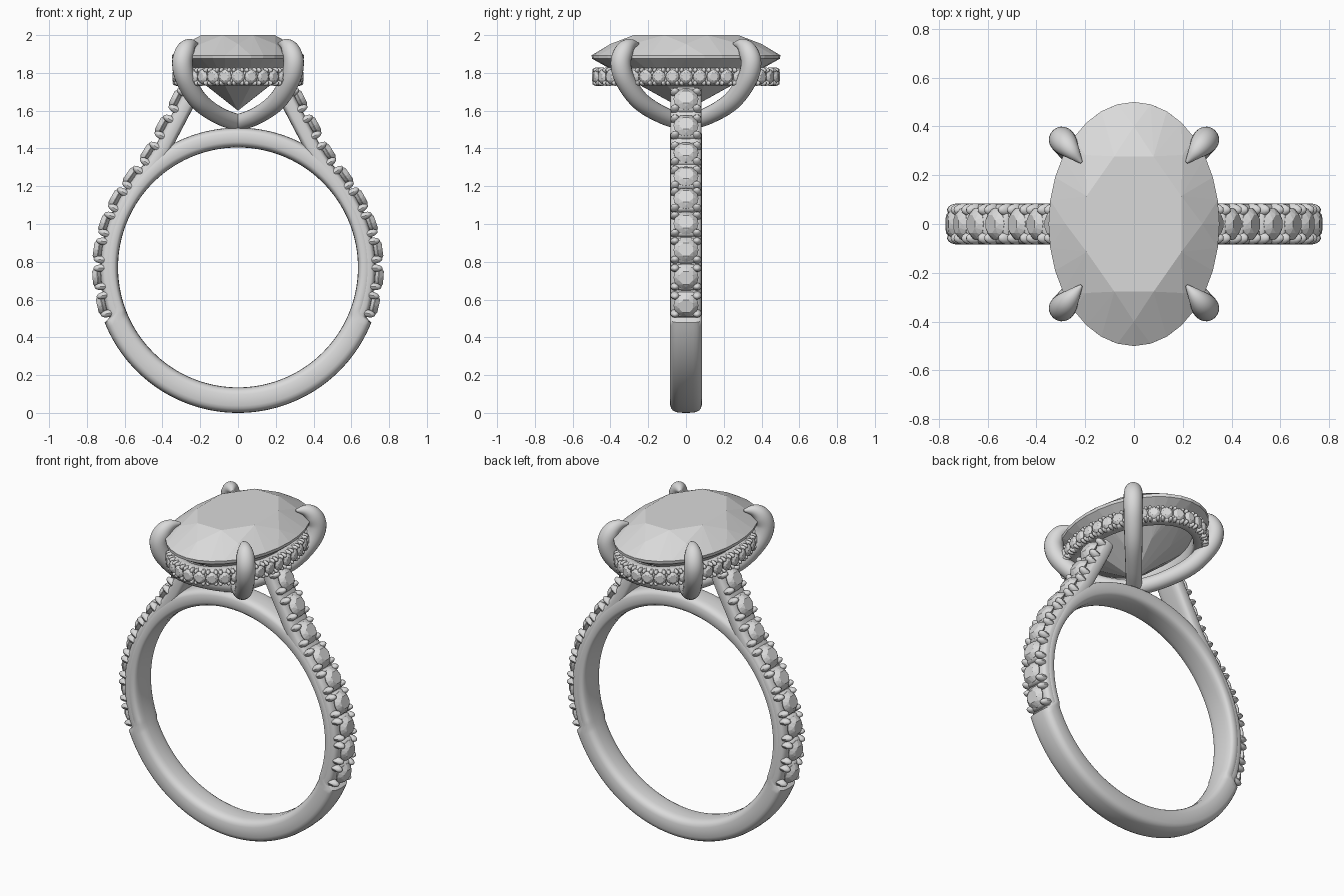
import bpy, bmesh, math
from mathutils import Vector, Matrix

if "Cube" in bpy.data.objects:
    bpy.data.objects.remove(bpy.data.objects["Cube"], do_unlink=True)

grey = bpy.data.materials.new("silver_grey")
GREY = (0.7, 0.7, 0.7, 1)
grey.use_nodes = True
grey.diffuse_color = GREY
grey.node_tree.nodes["Principled BSDF"].inputs["Base Color"].default_value = GREY
UP = Vector((0, 0, 1))
SIDE = Vector((0, 1, 0))
TAU = math.tau


def finish(name, bm, smooth):
    bmesh.ops.recalc_face_normals(bm, faces=bm.faces[:])
    mesh = bpy.data.meshes.new(name)
    bm.to_mesh(mesh)
    bm.free()
    mesh.materials.append(grey)
    obj = bpy.data.objects.new(name, mesh)
    bpy.context.collection.objects.link(obj)
    if smooth:
        bpy.ops.object.select_all(action='DESELECT')
        obj.select_set(True)
        bpy.context.view_layer.objects.active = obj
        bpy.ops.object.shade_smooth_by_angle(angle=math.radians(40))
    return obj


def loft(name, rings, closed=False):
    """Skin a list of cross-section rings."""
    bm = bmesh.new()
    rows = [[bm.verts.new(p) for p in ring] for ring in rings]
    n = len(rows[0])
    for i in range(len(rows) if closed else len(rows) - 1):
        a, b = rows[i], rows[(i + 1) % len(rows)]
        for j in range(n):
            k = (j + 1) % n
            bm.faces.new((a[j], a[k], b[k], b[j]))
    if not closed:
        bm.faces.new(rows[0])
        bm.faces.new(rows[-1])
    return finish(name, bm, True)


def section(mid, u, v, power=1.0, count=24):
    """Superellipse around mid with half axes u and v."""
    def soft(t):
        return math.copysign(abs(t) ** power, t)
    return [mid + u * soft(math.cos(TAU * i / count)) + v * soft(math.sin(TAU * i / count))
            for i in range(count)]


def spline(points, steps):
    """Catmull-Rom interpolation through points."""
    pts = [Vector(p) for p in points]
    pts = [2 * pts[0] - pts[1]] + pts + [2 * pts[-1] - pts[-2]]
    out = []
    for a, b, c, d in zip(pts, pts[1:], pts[2:], pts[3:]):
        for i in range(steps):
            t = i / steps
            out.append(0.5 * (2 * b + (c - a) * t + (2 * a - 5 * b + 4 * c - d) * t * t
                              + (3 * b - a - 3 * c + d) * t ** 3))
    return out + [pts[-2]]


def add_gem(bm, matrix, sides, crown, rim, depth):
    """Brilliant cut of unit radius, girdle at z = 0, as a convex hull."""
    def circle(count, r, z, turn=0.0):
        return [(r * math.cos(TAU * (i + turn) / count), r * math.sin(TAU * (i + turn) / count), z)
                for i in range(count)]
    pts = circle(8, 0.6, crown, 0.5) + circle(8, 0.8, crown * 0.56)
    pts += circle(sides, 1, 0) + circle(sides, 0.995, -rim)
    pts += circle(8, 0.5, -rim - depth * 0.53, 0.5) + [(0, 0, -rim - depth)]
    verts = [bm.verts.new(matrix @ Vector(p)) for p in pts]
    bmesh.ops.convex_hull(bm, input=verts)


def frame(origin, x, y, z):
    m = Matrix((x, y, z)).transposed().to_4x4()
    m.translation = origin
    return m


def add_bead(bm, origin, x, y, z, size):
    bmesh.ops.create_uvsphere(bm, u_segments=10, v_segments=7, radius=1,
                              matrix=frame(origin, x * size[0], y * size[1], z * size[2]))


# Finger ring: thick plain base, thinner under the stones, bridge on top
CENTRE = Vector((0, 0, 0.77))
INNER = 0.635
rings = []
for i in range(160):
    a = TAU * i / 160
    out = Vector((math.sin(a), 0, -math.cos(a)))
    if out.z < -0.36:
        outer = 0.77 - 0.01 * (1 + out.z)
    else:
        outer = 0.705 + 0.035 * max(0, min(1, (out.z - 0.5) / 0.35))
    rings.append(section(CENTRE + out * (INNER + outer) / 2, out * (outer - INNER) / 2,
                         SIDE * 0.085, 0.6))
loft("ring_band", rings, True)

# Shoulders with a row of stones and paired prongs, mirrored left and right
row = [(0.74, 0.565), (0.765, 0.715), (0.76, 0.865), (0.725, 1.01), (0.665, 1.145),
       (0.585, 1.265), (0.495, 1.39), (0.42, 1.53), (0.347, 1.67)]
path = [(0.715, 0.49)] + row + [(0.315, 1.74)]
STEPS = 8
line = spline(path, STEPS)
for side, sx in (("left", 1), ("right", -1)):
    pts = [Vector((sx * p.x, 0, p.y)) for p in line]
    stones, prongs, rings = bmesh.new(), bmesh.new(), []
    for i, p in enumerate(pts):
        tan = (pts[min(i + 1, len(pts) - 1)] - pts[max(i - 1, 0)]).normalized()
        out = Vector((sx * tan.z, 0, -sx * tan.x))
        rings.append(section(p - out * 0.08, out * 0.042, SIDE * 0.083, 0.55))
        if i % STEPS == 0 and 0 < i < len(pts) - 1:
            add_gem(stones, frame(p - out * 0.02, tan * 0.062, SIDE * 0.066, out * 0.062),
                    16, 0.4, 0.05, 0.7)
            for along in (-0.049, 0.049):
                for y in (-0.058, 0.058):
                    add_bead(prongs, p - out * 0.045 + tan * along + SIDE * y,
                             tan, SIDE, out, (0.021, 0.026, 0.043))
                # low wall joining each pair of prongs
                add_bead(prongs, p - out * 0.05 + tan * along * 1.1, tan, SIDE, out,
                         (0.017, 0.075, 0.032))
    loft(side + "_shoulder", rings)
    finish(side + "_shoulder_stones", stones, False)
    finish(side + "_shoulder_prongs", prongs, True)

# Large oval centre stone
bm = bmesh.new()
add_gem(bm, Matrix.Translation((0, 0, 1.893)) @ Matrix.Diagonal((0.35, 0.5, 1, 1)),
        32, 0.107, 0.018, 0.275)
finish("centre_stone", bm, False)

# Oval halo band under the stone
HALO_Z = 1.78


def oval(a, inset=0.0):
    """Point on the halo outline and its outward direction."""
    out = Vector((math.cos(a) / 0.347, math.sin(a) / 0.497, 0)).normalized()
    return Vector((0.347 * math.cos(a), 0.497 * math.sin(a), HALO_Z)) - out * inset, out


rings = []
for i in range(96):
    p, out = oval(TAU * i / 96, 0.055)
    rings.append(section(p, out * 0.032, UP * 0.046, 0.4, 16))
loft("halo_band", rings, True)

# Halo stones at equal spacing along the oval, with beads between them
samples = [oval(TAU * i / 3600)[0] for i in range(3601)]
lengths = [0.0]
for a, b in zip(samples, samples[1:]):
    lengths.append(lengths[-1] + (b - a).length)
COUNT = 36
stones, beads = bmesh.new(), bmesh.new()
for k in range(COUNT * 2):
    goal = lengths[-1] * k / (COUNT * 2)
    i = next(n for n, total in enumerate(lengths) if total >= goal)
    p, out = oval(TAU * i / 3600)
    tan = UP.cross(out)
    if k % 2 == 0:
        add_gem(stones, frame(p - out * 0.012, tan * 0.036, UP * 0.038, out * 0.036),
                12, 0.36, 0.05, 0.8)
    else:
        for z in (-0.034, 0.034):
            for t in (-0.013, 0.013):
                add_bead(beads, p - out * 0.026 + UP * z + tan * t, tan, UP, out,
                         (0.012, 0.015, 0.026))
finish("halo_stones", stones, False)
finish("halo_beads", beads, True)

# Four claws rising from the middle: distance along the diagonal, height, radius
claw = [(0, 1.535, 0.045), (0.35, 1.575, 0.046), (0.7, 1.65, 0.05), (0.93, 1.76, 0.053),
        (1.0, 1.85, 0.054), (0.95, 1.915, 0.05), (0.86, 1.948, 0.034), (0.73, 1.955, 0.006)]
curve = spline(claw, 6)
for name, sx, sy in (("front_left", 1, -1), ("front_right", -1, -1),
                     ("back_left", 1, 1), ("back_right", -1, 1)):
    diag = Vector((0.295 * sx, 0.345 * sy, 0))
    pts = [diag * c.x + UP * c.y for c in curve]
    across = diag.cross(UP).normalized()
    rings = []
    for i, p in enumerate(pts):
        tan = (pts[min(i + 1, len(pts) - 1)] - pts[max(i - 1, 0)]).normalized()
        r = max(curve[i].z, 0.004)
        rings.append(section(p, across * r, across.cross(tan) * r, 1.0, 20))
    loft(name + "_claw", rings)
